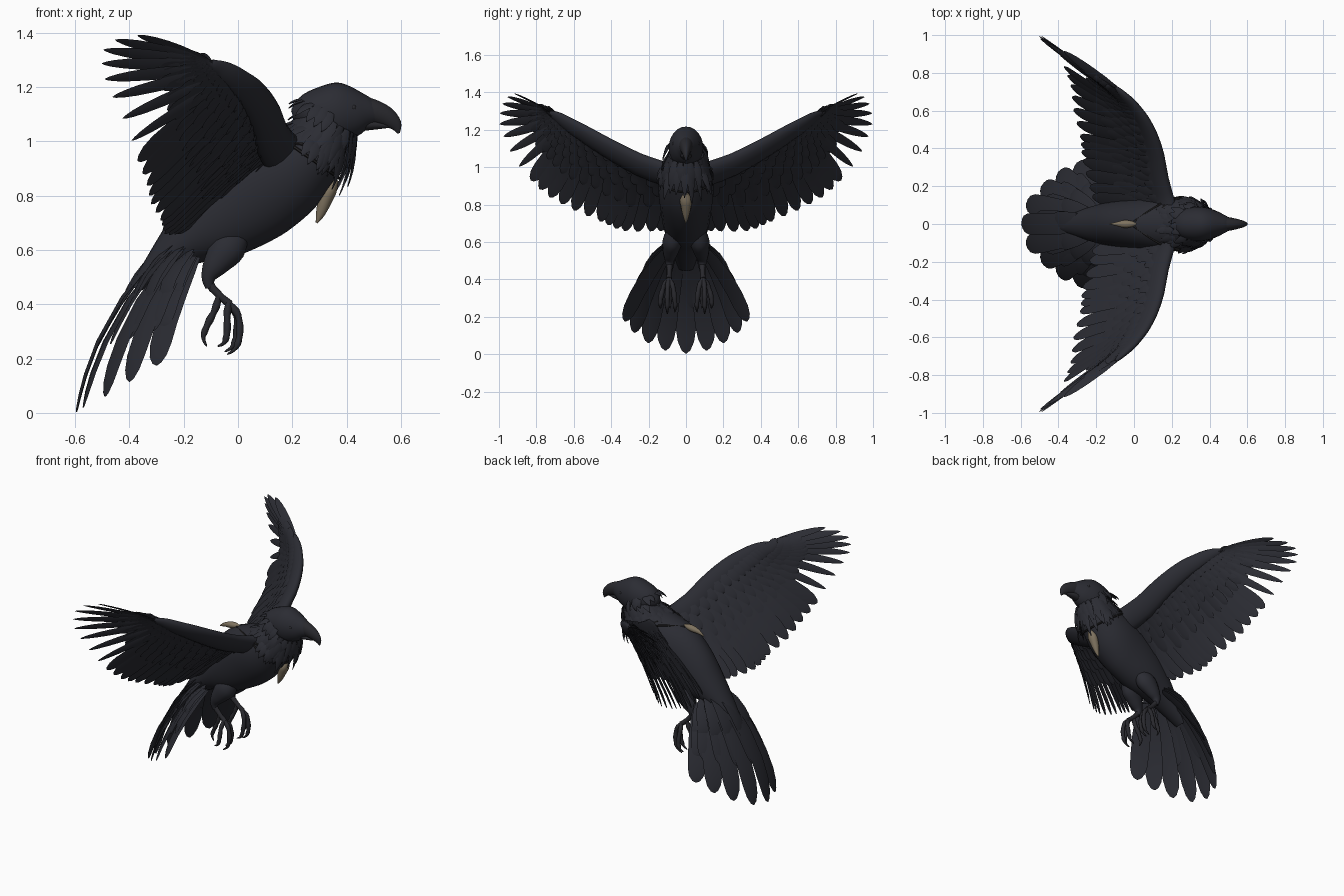
import bpy, bmesh, math, random
from mathutils import Vector as V

if "Cube" in bpy.data.objects:
    bpy.data.objects.remove(bpy.data.objects["Cube"])
random.seed(4)

def material(name, rgb):
    m = bpy.data.materials.new(name)
    m.diffuse_color = (*rgb, 1)
    m.use_nodes = True
    m.node_tree.nodes["Principled BSDF"].inputs["Base Color"].default_value = m.diffuse_color
    return m

PLUME = material("black plumage", (0.024, 0.025, 0.033))
HORN = material("dark horn", (0.022, 0.022, 0.027))
BONE = material("aged bone", (0.21, 0.17, 0.115))
CORD = material("dark cord", (0.018, 0.017, 0.018))
Y = V((0, 1, 0))

def sample(pts, s):
    """Catmull-Rom value of a list of equal-length tuples at parameter s."""
    i = max(0, min(int(s), len(pts) - 2))
    t = s - i
    g = lambda k: pts[max(0, min(k, len(pts) - 1))]
    return tuple(0.5 * (2*b + (c-a)*t + (2*a-5*b+4*c-d)*t*t + (3*b-a-3*c+d)*t**3)
                 for a, b, c, d in zip(g(i-1), g(i), g(i+1), g(i+2)))

def smooth(pts, k=4):
    n = (len(pts) - 1) * k
    return [sample(pts, i / k) for i in range(n + 1)]

def tube(bm, pts, radii, side=Y, n=8):
    """Loft elliptical rings (half size along side, half size across) on a path."""
    pts = [V(p) for p in pts]
    rings = []
    for i, p in enumerate(pts):
        t = (pts[min(i+1, len(pts)-1)] - pts[max(i-1, 0)]).normalized()
        s = (side - t * side.dot(t)).normalized()
        u = t.cross(s)
        a, b = radii[i]
        rings.append([bm.verts.new(p + s*a*math.cos(w) + u*b*math.sin(w))
                      for w in (2*math.pi*j/n for j in range(n))])
    for r, q in zip(rings, rings[1:]):
        for j in range(n):
            bm.faces.new((r[j], r[(j+1) % n], q[(j+1) % n], q[j]))
    bm.faces.new(rings[0])
    bm.faces.new(rings[-1][::-1])

ROUND = [(0, .5), (.15, .8), (.4, 1), (.65, 1), (.82, .95), (.92, .75), (.98, .4), (1, .06)]
FINGER = [(0, .6), (.2, .9), (.45, 1), (.62, .95), (.78, .8), (.9, .55), (.97, .28), (1, .05)]
SPIKE = [(0, .6), (.3, 1), (.6, .75), (.85, .35), (1, .04)]

def feather(bm, base, tip, normal, w, bow=0.0, th=.005, shape=ROUND, tilt=.15):
    mid = (base + tip) / 2 + normal * bow
    pts = [base*(1-t)**2 + mid*2*t*(1-t) + tip*t*t for t, _ in shape]
    side = (tip - base).cross(normal).normalized() + normal * tilt
    tube(bm, pts, [(w*k, th*(.3+.7*k)) for _, k in shape], side, 4)

def finish(bm, name, mat, mirror=False, angle=50):
    bmesh.ops.recalc_face_normals(bm, faces=bm.faces)
    me = bpy.data.meshes.new(name)
    bm.to_mesh(me)
    bm.free()
    ob = bpy.data.objects.new(name, me)
    bpy.context.collection.objects.link(ob)
    me.materials.append(mat)
    if mirror:
        ob.modifiers.new("mirror", 'MIRROR').use_axis = (False, True, False)
    bpy.ops.object.select_all(action='DESELECT')
    ob.select_set(True)
    bpy.context.view_layer.objects.active = ob
    bpy.ops.object.shade_smooth_by_angle(angle=math.radians(angle))

def lofted(name, mat, rows, n=24, k=4):
    """Rows are x, y, z, half width, half height."""
    bm = bmesh.new()
    rows = smooth(rows, k)
    tube(bm, [r[:3] for r in rows], [(max(r[3], .001), max(r[4], .001)) for r in rows], Y, n)
    finish(bm, name, mat)

# body, head, beak
lofted("body", PLUME, [(-.38, 0, .46, .04, .02), (-.215, 0, .615, .095, .088), (-.085, 0, .71, .125, .158),
    (.05, 0, .81, .14, .19), (.165, 0, .88, .148, .175), (.25, 0, .95, .138, .142),
    (.295, 0, 1.01, .12, .118), (.335, 0, 1.07, .095, .095)])
lofted("head", PLUME, [(.20, 0, 1.10, .02, .02), (.245, 0, 1.105, .07, .07), (.31, 0, 1.105, .09, .1),
    (.37, 0, 1.105, .09, .112), (.43, 0, 1.105, .072, .09), (.475, 0, 1.105, .05, .062), (.51, 0, 1.10, .03, .035)])
lofted("upper_beak", HORN, [(.43, 0, 1.12, .045, .052), (.49, 0, 1.112, .038, .046), (.545, 0, 1.092, .027, .037),
    (.58, 0, 1.062, .015, .024), (.592, 0, 1.03, .003, .004)], 16)
lofted("lower_beak", HORN, [(.42, 0, 1.065, .035, .03), (.49, 0, 1.062, .028, .02), (.555, 0, 1.058, .01, .008)], 16)
bm = bmesh.new()
bmesh.ops.create_uvsphere(bm, u_segments=14, v_segments=8, radius=.011)
bmesh.ops.translate(bm, verts=bm.verts, vec=(.425, .063, 1.125))
finish(bm, "eye", HORN, True)

# shaggy neck feathers in rings around the neck
bm = bmesh.new()
axis, front = V((.5, 0, .87)), V((.87, 0, -.5))
for row, (x, z, r, ln, count) in enumerate([(.335, 1.11, .092, .09, 18), (.355, 1.07, .094, .125, 20),
        (.34, 1.045, .104, .14, 22), (.32, 1.02, .114, .12, 24), (.295, .995, .122, .09, 24)]):
    for i in range(count):
        a = 2*math.pi*(i + random.uniform(-.3, .3)) / count
        if (row == 0 and math.cos(a) > .3) or (row > 2 and math.cos(a) > .75):
            continue
        rad = front*math.cos(a) + Y*math.sin(a)
        base = V((x, 0, z)) + rad*r
        L = ln * (1 + .3*math.cos(a)) * random.uniform(.75, 1.1)
        out = .012 if abs(math.sin(a)) > .8 else .035
        tip = base - axis*L + rad*random.uniform(out, out + .025)
        feather(bm, base, tip, rad, .021, .015, .006, SPIKE, random.uniform(-.2, .2))
finish(bm, "neck_feathers", PLUME)

# wing: leading edge points paired with feather tips on the trailing edge
LEAD = [(.215, .11, 1.01), (.175, .24, 1.06), (.15, .37, 1.125), (.115, .47, 1.18), (.075, .54, 1.22),
        (.04, .585, 1.24), (.01, .62, 1.255), (-.02, .65, 1.265), (-.04, .67, 1.27),
        (-.06, .69, 1.275), (-.075, .705, 1.28), (-.09, .715, 1.285)]
TRAIL = [(-.22, .14, .66), (-.27, .33, .66), (-.285, .46, .71), (-.32, .6, .77), (-.335, .73, .84),
         (-.37, .83, .93), (-.40, .91, 1.03), (-.45, .965, 1.14), (-.49, .995, 1.23),
         (-.50, .99, 1.305), (-.475, .965, 1.365), (-.37, .915, 1.392)]
UP = V((-.45, -.45, .55)).normalized()

def wing_frame(s):
    l, t = V(sample(LEAD, s)), V(sample(TRAIL, s))
    chord = t - l
    span = V(sample(TRAIL, min(s + .5, 11))) - V(sample(TRAIL, max(s - .5, 0))) + V((-.05, .15, .06))
    n = chord.cross(span).normalized()
    return l, chord, n if n.dot(UP) > 0 else -n

bm = bmesh.new()
for s in [i/3 for i in range(6)] + [2 + i/2 for i in range(6)] + [5 + .75*i for i in range(9)]:
    l, c, n = wing_frame(s)
    hand = s > 5.5
    feather(bm, l + c*.06, l + c, n, .025 if hand else .044, .012 if hand else .035, .005, FINGER if hand else ROUND)
finish(bm, "wing_flight_feathers", PLUME, True)

bm = bmesh.new()
for sgn in (1, -1):
    for k, (a, b, w) in enumerate([(.14, .66, .036), (.1, .5, .034), (.08, .37, .032), (.06, .25, .03)]):
        for i in range(21):
            s = (i + .5*(k % 2)) / 2
            l, c, n = wing_frame(s)
            fall = 1 - .35*max(0, s - 5)/6
            off = n * sgn * (.006 + .005*k) * (1 - .5*s/11)
            feather(bm, l + c*a + off, l + c*b*fall*random.uniform(.96, 1.04) + off + n*.01,
                    n, w*(1 - .45*s/11), .02, .005, ROUND, .15*sgn)
finish(bm, "wing_covert_feathers", PLUME, True)

# fleshy arm along the leading edge
bm = bmesh.new()
pts, rad = [(.18, .03, .95)], [(.09, .06)]
for i in range(23):
    l, c, n = wing_frame(i/2)
    f = 1 - i/22
    pts.append(l + c.normalized()*(.014 + .062*f))
    rad.append((.014 + .068*f, .010 + .03*f))
tube(bm, pts, rad, V((-.6, .1, -.6)), 14)
finish(bm, "wing_arm", PLUME, True)

# tail fan, arched like a roof, with shorter layers on top
TIPS = [(-.595, 0, .004), (-.57, .11, .02), (-.49, .2, .06), (-.4, .275, .115), (-.30, .325, .175)]
ROOTS = [(-.22, 0, .65), (-.21, .03, .64), (-.20, .055, .62), (-.18, .075, .6), (-.16, .09, .57)]
bm = bmesh.new()
for m in (1, -1):
    for i in range(5):
        if i == 0 and m < 0:
            continue
        flip = lambda p: V((p[0], p[1]*m, p[2]))
        n = flip((-.7, .2*i, .45)).normalized()
        feather(bm, flip(ROOTS[i]), flip(TIPS[i]), n, .058, .135 - .02*i, .007, ROUND, .08*m)
        for frac, lift in ((.68, .008), (.42, .014)):
            j = min(i + .5, 4)
            r, t = flip(sample(ROOTS, j)), flip(sample(TIPS, j))
            feather(bm, r + n*lift, r.lerp(t, frac) + n*(lift + .05 - .008*i), n, .044, .05, .006, ROUND, .08*m)
finish(bm, "tail_feathers", PLUME)

# thighs, shanks and hanging clawed toes
bm = bmesh.new()
leg = smooth([(.03, .05, .68, .02, .02), (-.03, .07, .615, .052, .065), (-.08, .083, .55, .042, .05),
              (-.108, .088, .5, .025, .028), (-.105, .088, .46, .014, .015)])
tube(bm, [r[:3] for r in leg], [r[3:] for r in leg], Y, 14)
finish(bm, "thigh", PLUME, True)
bm = bmesh.new()
tube(bm, [(-.108, .088, .49), (-.095, .088, .46), (-.06, .09, .425), (-.03, .092, .40)],
     [(.014, .014), (.015, .016), (.013, .014), (.015, .016)], Y, 10)
for toe in ([(-.035, .09, .405), (-.005, .07, .36), (-.005, .06, .29), (-.02, .058, .245), (-.05, .06, .225)],
            [(-.035, .092, .405), (.0, .098, .36), (.006, .10, .29), (-.008, .10, .24), (-.04, .10, .215)],
            [(-.035, .094, .405), (-.04, .12, .36), (-.04, .135, .30), (-.05, .138, .26), (-.075, .135, .245)],
            [(-.07, .09, .43), (-.085, .088, .38), (-.11, .085, .33), (-.128, .085, .28), (-.115, .085, .245)]):
    path = smooth(toe, 4)
    tube(bm, path, [(.013*(1 - .12*math.sin(i*1.6)) * (1 if i < 10 else (17-i)/7.5),)*2 for i in range(len(path))], Y, 8)
finish(bm, "foot", HORN, True)

# cord around the neck with straps running to the back charm
bm = bmesh.new()
ring = []
for i in range(41):
    a = 2*math.pi*i/40
    ring.append(V((.25, 0, .95)) + V((.82, 0, -.57))*math.cos(a)*.148 + Y*math.sin(a)*.143)
tube(bm, ring, [(.006, .006)]*41, V((.57, .01, .82)), 6)
for m in (1, -1):
    strap = smooth([(.24, .137*m, .99), (.16, .115*m, 1.0), (.08, .07*m, 1.005), (.0, .012*m, .997)])
    tube(bm, strap, [(.006, .006)]*len(strap), Y, 6)
finish(bm, "cord", CORD)

# bone charms on the chest and back
lofted("chest_charm", BONE, [(.362, 0, .86, .012, .01), (.34, 0, .825, .032, .026), (.32, 0, .78, .026, .025),
    (.304, 0, .735, .015, .017), (.29, 0, .70, .003, .004)], 12)
lofted("back_charm", BONE, [(.012, 0, 1.0, .006, .006), (-.02, 0, .997, .018, .017), (-.055, 0, .992, .02, .019),
    (-.095, 0, .982, .01, .013), (-.13, 0, .965, .002, .003)], 12)
